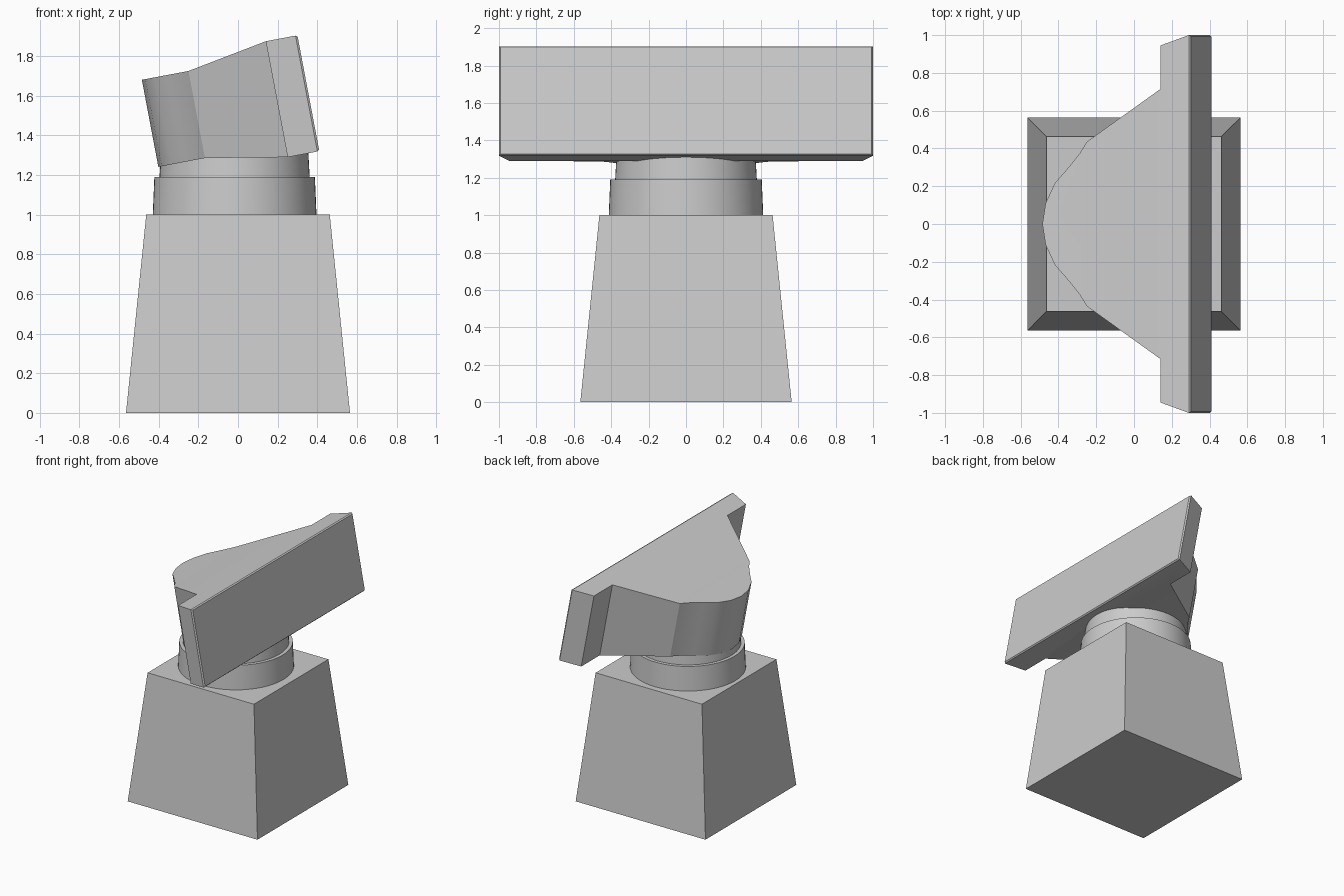
import bpy, bmesh, math

if "Cube" in bpy.data.objects:
    bpy.data.objects.remove(bpy.data.objects["Cube"])


def cone(name, sides, r1, r2, z0, z1, x=0.0, turn=0.0, smooth=True):
    bpy.ops.mesh.primitive_cone_add(vertices=sides, radius1=r1, radius2=r2, depth=z1 - z0,
                                    location=(x, 0, (z0 + z1) / 2), rotation=(0, 0, turn))
    ob = bpy.context.object
    ob.name = name
    if smooth:
        bpy.ops.object.shade_smooth_by_angle(angle=math.radians(30))
    return ob


# Square tapered pedestal
R2 = math.sqrt(2)
cone("pedestal", 4, 0.565 * R2, 0.463 * R2, 0, 1.0, turn=math.pi / 4, smooth=False)

# Round swivel collar and neck
cone("collar", 64, 0.413, 0.405, 1.0, 1.19, x=-0.017)
cone("neck", 64, 0.381, 0.371, 1.15, 1.33, x=-0.017)

# Tilted head: half plan outline of the top face, from rounded back to flared front
TILT = math.radians(10.7)
BACK_X, PLATE_X = -0.25, 0.14
BACK_H, PLATE_H = 0.447, 0.595
half = [(-0.485, 0), (-0.468, 0.11), (-0.42, 0.215), (-0.355, 0.29), (-0.29, 0.37),
        (BACK_X, 0.435), (PLATE_X, 0.715), (PLATE_X, 0.945), (0.29, 1.0)]


def edge_points(x, y):
    """Top point and its matching bottom point along the tilted axis."""
    t = min(max((x - BACK_X) / (PLATE_X - BACK_X), 0), 1)
    h = BACK_H + (PLATE_H - BACK_H) * t
    z = 1.725 + 0.15 * t
    if x < BACK_X:
        z += math.tan(TILT) * (x - BACK_X)
    elif x > PLATE_X:
        z += math.tan(TILT) * (x - PLATE_X)
    return (x, y, z), (x + h * math.sin(TILT), y, z - h * math.cos(TILT))


loop = half + [(x, -y) for x, y in reversed(half[1:])]
n, m = len(loop), len(half)
bm = bmesh.new()
pairs = [[bm.verts.new(p) for p in edge_points(x, y)] for x, y in loop]

# Side walls
walls = []
for i in range(n):
    a, b = pairs[i], pairs[(i + 1) % n]
    walls.append(bm.faces.new((a[0], b[0], b[1], a[1])))
front = walls[m - 1]

# Top and bottom: rounded back, sloping middle, front plate
zones = [list(range(0, 6)) + list(range(n - 5, n)),
         [5, 6, n - 6, n - 5],
         list(range(6, n - 5))]
for zone in zones:
    for level in (0, 1):
        bm.faces.new([pairs[i][level] for i in zone])
bmesh.ops.recalc_face_normals(bm, faces=bm.faces[:])

# Narrow bevelled rim round the front panel
bmesh.ops.inset_region(bm, faces=[front], thickness=0.01, depth=0.01)

mesh = bpy.data.meshes.new("head")
bm.to_mesh(mesh)
bm.free()
head = bpy.data.objects.new("head", mesh)
bpy.context.collection.objects.link(head)
bpy.ops.object.select_all(action='DESELECT')
head.select_set(True)
bpy.context.view_layer.objects.active = head
bpy.ops.object.shade_smooth_by_angle(angle=math.radians(20))
